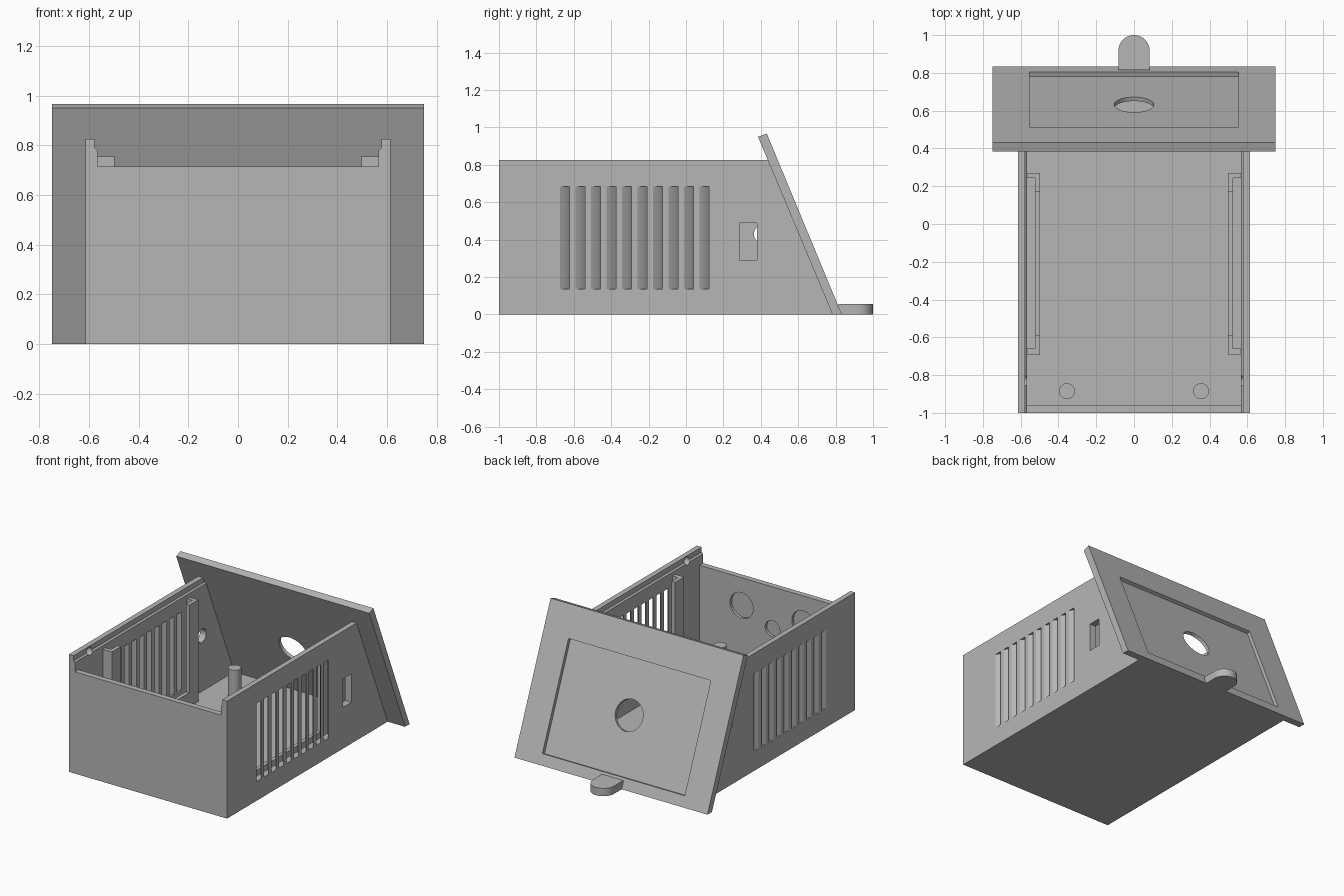
import bpy, bmesh, math
from mathutils import Vector, Matrix

cube = bpy.data.objects.get("Cube")
if cube:
    bpy.data.objects.remove(cube, do_unlink=True)

grey = bpy.data.materials.new("plain grey")
grey.use_nodes = True
grey.diffuse_color = (0.47, 0.47, 0.47, 1)
grey.node_tree.nodes["Principled BSDF"].inputs["Base Color"].default_value = grey.diffuse_color


def finish(name, bm):
    bmesh.ops.recalc_face_normals(bm, faces=bm.faces[:])
    mesh = bpy.data.meshes.new(name)
    bm.to_mesh(mesh)
    bm.free()
    mesh.materials.append(grey)
    ob = bpy.data.objects.new(name, mesh)
    bpy.context.collection.objects.link(ob)
    return ob


def prism(name, pts, axis, lo, hi):
    """Extrude a 2D outline along an axis; outline uses the other two axes in order."""
    def place(p, d):
        c = list(p)
        c.insert("xyz".index(axis), d)
        return Vector(c)
    bm = bmesh.new()
    face = bm.faces.new([bm.verts.new(place(p, lo)) for p in pts])
    ext = bmesh.ops.extrude_face_region(bm, geom=[face])
    verts = [g for g in ext["geom"] if isinstance(g, bmesh.types.BMVert)]
    bmesh.ops.translate(bm, verts=verts, vec=place((0, 0), hi - lo))
    return finish(name, bm)


def rect(a, b, c, d):
    return [(a, c), (b, c), (b, d), (a, d)]


def rod(name, centre, direction, radius, length):
    bm = bmesh.new()
    bmesh.ops.create_cone(bm, cap_ends=True, segments=40, radius1=radius,
                          radius2=radius, depth=length)
    turn = Vector(direction).to_track_quat("Z", "Y").to_matrix().to_4x4()
    bm.transform(Matrix.Translation(centre) @ turn)
    return finish(name, bm)


def cut(target, *cutters):
    bpy.context.view_layer.objects.active = target
    for c in cutters:
        mod = target.modifiers.new("cut", "BOOLEAN")
        mod.operation, mod.solver, mod.object = "DIFFERENCE", "EXACT", c
        bpy.ops.object.modifier_apply(modifier=mod.name)
        bpy.data.objects.remove(c, do_unlink=True)


# Main dimensions
W, INNER, LEDGE, TOP, FLOOR = 0.615, 0.567, 0.578, 0.825, 0.04
SLOPE = 0.414


def inner_y(z):
    return 0.783 - SLOPE * z


def outer_y(z):
    return 0.833 - SLOPE * z


# Open box with sloping rear end
shell = prism("box_shell", [(-1, 0), (inner_y(0), 0), (inner_y(TOP), TOP), (-1, TOP)],
              "x", -W, W)


def opening(bottom):
    half = [(INNER, bottom), (INNER, 0.78), (LEDGE, 0.79), (LEDGE, 1)]
    return half + [(-x, z) for x, z in reversed(half)]


cut(shell, prism("cavity", opening(FLOOR), "y", -0.96, 1.2),
    prism("front_notch", opening(0.715), "y", -1.1, -0.9))

# Blind round recesses on the inside of the front wall
for x, z, r in ((-0.24, 0.52, 0.09), (0.24, 0.52, 0.09), (0, 0.42, 0.057)):
    cut(shell, rod("recess", (x, -0.95, z), (0, 1, 0), r, 0.06))

# Curved slanting vents and lid dents in both sides
for s in (-1, 1):
    for i in range(10):
        y = -0.698 + i * 0.083
        edge = [(s * (0.635 - 0.09 * t / 6), y - 0.01 + 0.1 * math.sin(t / 6 * math.pi / 2))
                for t in range(7)]
        outline = edge + [(x, v + 0.05) for x, v in reversed(edge)]
        cut(shell, prism("vent", outline, "z", 0.135, 0.685))
    bm = bmesh.new()
    bmesh.ops.create_uvsphere(bm, u_segments=20, v_segments=12, radius=0.028)
    bm.transform(Matrix.Translation((s * 0.574, -0.83, 0.795)))
    cut(shell, finish("dent", bm))

# Switch cutout with screw holes on one side, cable hole on the other
cut(shell, prism("switch_hole", rect(0.285, 0.38, 0.29, 0.49), "x", 0.5, 0.7),
    rod("screw_hole", (W, 0.34, 0.645), (1, 0, 0), 0.02, 0.3),
    rod("screw_hole", (W, 0.34, 0.18), (1, 0, 0), 0.02, 0.3),
    rod("cable_hole", (-W, 0.41, 0.43), (1, 0, 0), 0.047, 0.3))

# Sloping rear panel with recess and round window
panel = prism("rear_panel", [(inner_y(0), 0), (outer_y(0), 0), (0.432, 0.967),
                             (0.385, 0.95)], "x", -0.75, 0.75)
normal = Vector((0, 1, SLOPE)).normalized()


def panel_point(z, depth):
    p = Vector((0, outer_y(z), z)) - normal * depth
    return (p.y, p.z)


cut(panel, prism("panel_recess", [panel_point(0.07, 0.025), panel_point(0.768, 0.025),
                                  panel_point(0.768, -0.05), panel_point(0.07, -0.05)],
                 "x", -0.553, 0.553),
    rod("window", (0, 0.63, 0.42), normal, 0.105, 0.3))

# Rounded fixing tab
arc = [(0.083 * math.cos(a * math.pi / 20), 0.917 + 0.083 * math.sin(a * math.pi / 20))
       for a in range(21)]
tab = prism("fixing_tab", [(0.083, 0.815)] + arc + [(-0.083, 0.815)], "z", 0, 0.055)
cut(tab, rod("tab_hole", (0, 0.917, 0.03), (0, 0, 1), 0.037, 0.2))

# Board holders along the side walls and standoffs on the floor
parts = [shell, panel, tab]
for s, side in ((-1, "right"), (1, "left")):
    for end, tip, mid, back in (("front", -0.69, -0.66, -0.59), ("rear", 0.27, 0.243, 0.17)):
        outline = [(INNER, tip), (0.497, tip), (0.497, back), (0.524, back),
                   (0.524, mid), (INNER, mid)]
        prism(f"{side}_{end}_bracket", [(s * x, y) for x, y in outline], "z", FLOOR, 0.755)
    prism(f"{side}_board_lip", rect(s * 0.497, s * 0.524, -0.59, 0.17), "z", FLOOR, 0.14)
    for end, y in (("front", -0.885), ("rear", 0.47)):
        post = rod(f"{side}_{end}_standoff", (s * 0.355, y, 0.14), (0, 0, 1), 0.042, 0.2)
        cut(post, rod("bore", (s * 0.355, y, 0.2), (0, 0, 1), 0.022, 0.2))
        parts.append(post)

# Smooth rounded surfaces, keep corners crisp
bpy.ops.object.select_all(action="DESELECT")
for ob in parts:
    ob.select_set(True)
bpy.context.view_layer.objects.active = shell
bpy.ops.object.shade_smooth_by_angle(angle=math.radians(30))
